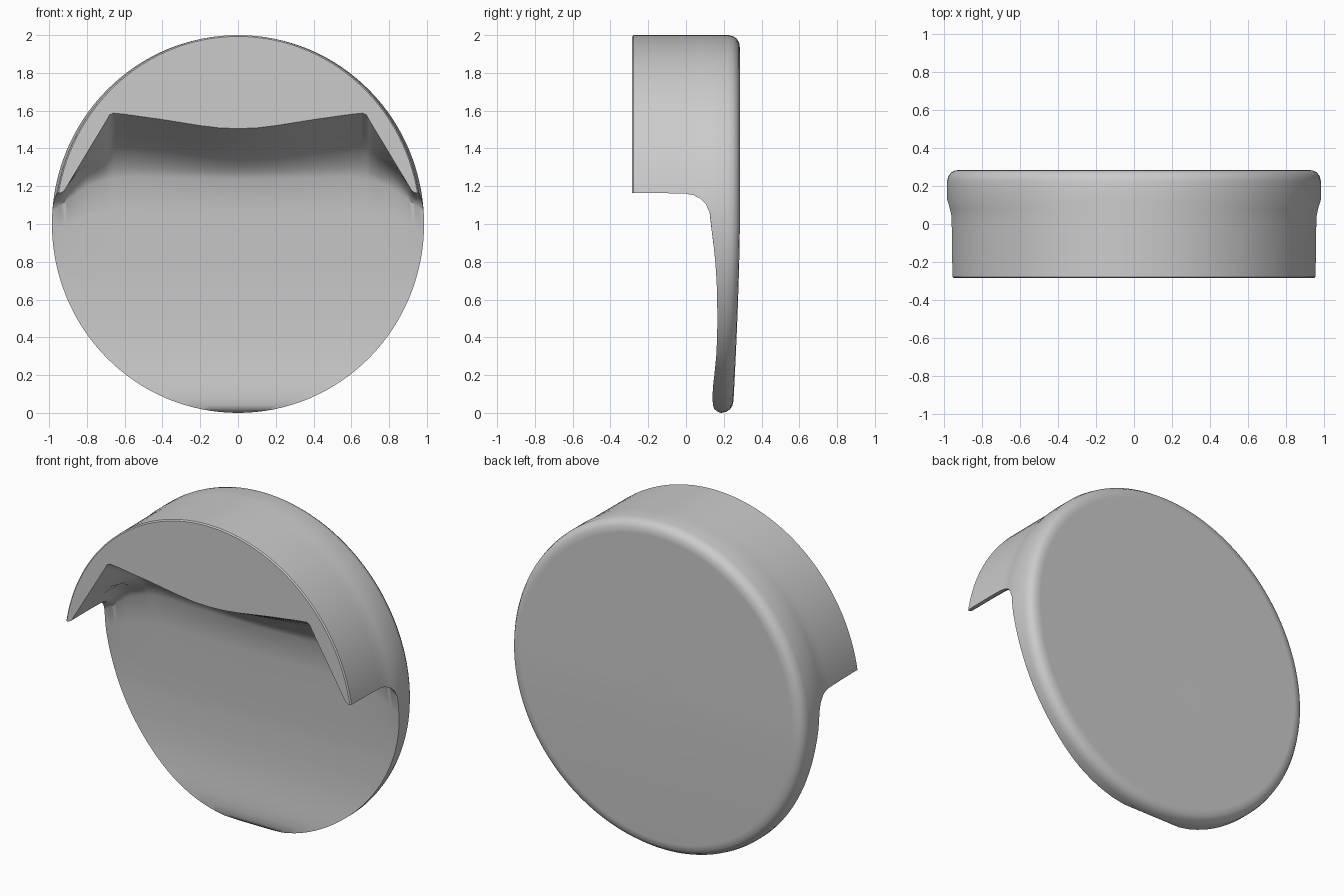
import bpy
import bmesh
from math import sin, cos, pi, radians

if "Cube" in bpy.data.objects:
    bpy.data.objects.remove(bpy.data.objects["Cube"], do_unlink=True)


def lerp_table(table, v):
    """Piecewise linear lookup in a list of (key, value) pairs."""
    if v <= table[0][0]:
        return table[0][1]
    for (a, p), (b, q) in zip(table, table[1:]):
        if v <= b:
            return p + (q - p) * (v - a) / (b - a)
    return table[-1][1]


def loft(name, sections, end_points=(None, None)):
    """Skin closed sections; each end is a flat cap or a fan to a point."""
    bm = bmesh.new()
    rows = [[bm.verts.new(p) for p in s] for s in sections]
    n = len(rows[0])
    for a, b in zip(rows, rows[1:]):
        for i in range(n):
            j = (i + 1) % n
            bm.faces.new((a[i], a[j], b[j], b[i]))
    for row, tip in zip((rows[0], rows[-1]), end_points):
        if tip is None:
            bm.faces.new(row)
        else:
            centre = bm.verts.new(tip)
            for i in range(n):
                bm.faces.new((row[i], row[(i + 1) % n], centre))
    bmesh.ops.recalc_face_normals(bm, faces=bm.faces)
    mesh = bpy.data.meshes.new(name)
    bm.to_mesh(mesh)
    bm.free()
    obj = bpy.data.objects.new(name, mesh)
    bpy.context.collection.objects.link(obj)
    return obj


# Round body: rings from front to back, (depth, radius)
RINGS = [(-.285, .993), (-.278, 1), (-.1, 1), (0, 1), (.05, 1), (.08, 1), (.12, 1),
         (.225, 1), (.25, .994), (.27, .98), (.281, .96), (.285, .935), (.285, .925),
         (.285, .75), (.285, .5), (.285, .25)]
WIDTH = [(-.28, .97), (.05, .974), (.08, .979), (.12, .985)]


def ring(y, r, n=128):
    points = []
    for i in range(n):
        a = 2 * pi * i / n
        z = 1 + r * cos(a)
        lean = .037 * max(0, 1 - z) ** 1.5 if y > .2 else 0
        points.append((r * sin(a) * lerp_table(WIDTH, y), y - lean, z))
    return points


body = loft("hooded_disc", [ring(y, r) for y, r in RINGS], (None, (0, .285, 1)))

# Hollow under the hood: lower hood edge and plate junction heights across x
HOOD_EDGE = [(0, 1.505), (.1, 1.509), (.2, 1.521), (.4, 1.553), (.6, 1.581), (.66, 1.587),
             (.68, 1.578), (.695, 1.55), (.905, 1.2), (.92, 1.175), (.94, 1.163)]
JUNCTION = [(0, 1.24), (.4, 1.245), (.6, 1.25), (.7, 1.235), (.8, 1.2), (.9, 1.13), (1, 1.05)]
# Underside: depth, height share at the centre, height share at the sides
UNDERSIDE = [(-.5, 1.4, 1), (-.285, 1, 1), (-.1, .68, 1), (0, .49, .97), (.04, .38, .88),
             (.08, .25, .65), (.105, .13, .4), (.125, 0, 0)]
# Plate front: depth and height, down to the rounded bottom lip
PLATE = [(.155, .8), (.162, .7), (.165, .6), (.166, .5), (.165, .4), (.16, .3), (.15, .2),
         (.143, .14), (.14, .08), (.143, .04), (.15, .02), (.17, .005), (.2, -.005),
         (.2, -.3), (-.5, -.3)]


def column(x):
    edge = lerp_table(HOOD_EDGE, abs(x))
    low = lerp_table(JUNCTION, abs(x))
    t = min(1, max(0, (abs(x) - .72) / .2))
    t = t * t * (3 - 2 * t)
    points = [(x, y, low + (edge - low) * (c + (s - c) * t)) for y, c, s in UNDERSIDE]
    for y, share in ((.137, .6), (.147, .3)):
        points.append((x, y, .8 + (low - .8) * share))
    return points + [(x, y, z) for y, z in PLATE]


half = {round(i * .05, 3) for i in range(25)} | {x for x, z in HOOD_EDGE}
columns = sorted(half | {-x for x in half})
cutter = loft("hood_cutter", [column(x) for x in columns])
cutter.hide_render = True

# Cut the hollow out of the body
cut = body.modifiers.new("hollow", 'BOOLEAN')
cut.operation = 'DIFFERENCE'
cut.solver = 'EXACT'
cut.object = cutter
bpy.ops.object.select_all(action='DESELECT')
bpy.context.view_layer.objects.active = body
body.select_set(True)
bpy.ops.object.modifier_apply(modifier=cut.name)
bpy.data.objects.remove(cutter, do_unlink=True)

# Single plain grey
grey = bpy.data.materials.new("light_grey")
grey.use_nodes = True
colour = (.6, .6, .6, 1)
grey.diffuse_color = colour
grey.node_tree.nodes["Principled BSDF"].inputs["Base Color"].default_value = colour
body.data.materials.clear()
body.data.materials.append(grey)
bpy.ops.object.shade_smooth_by_angle(angle=radians(38))
